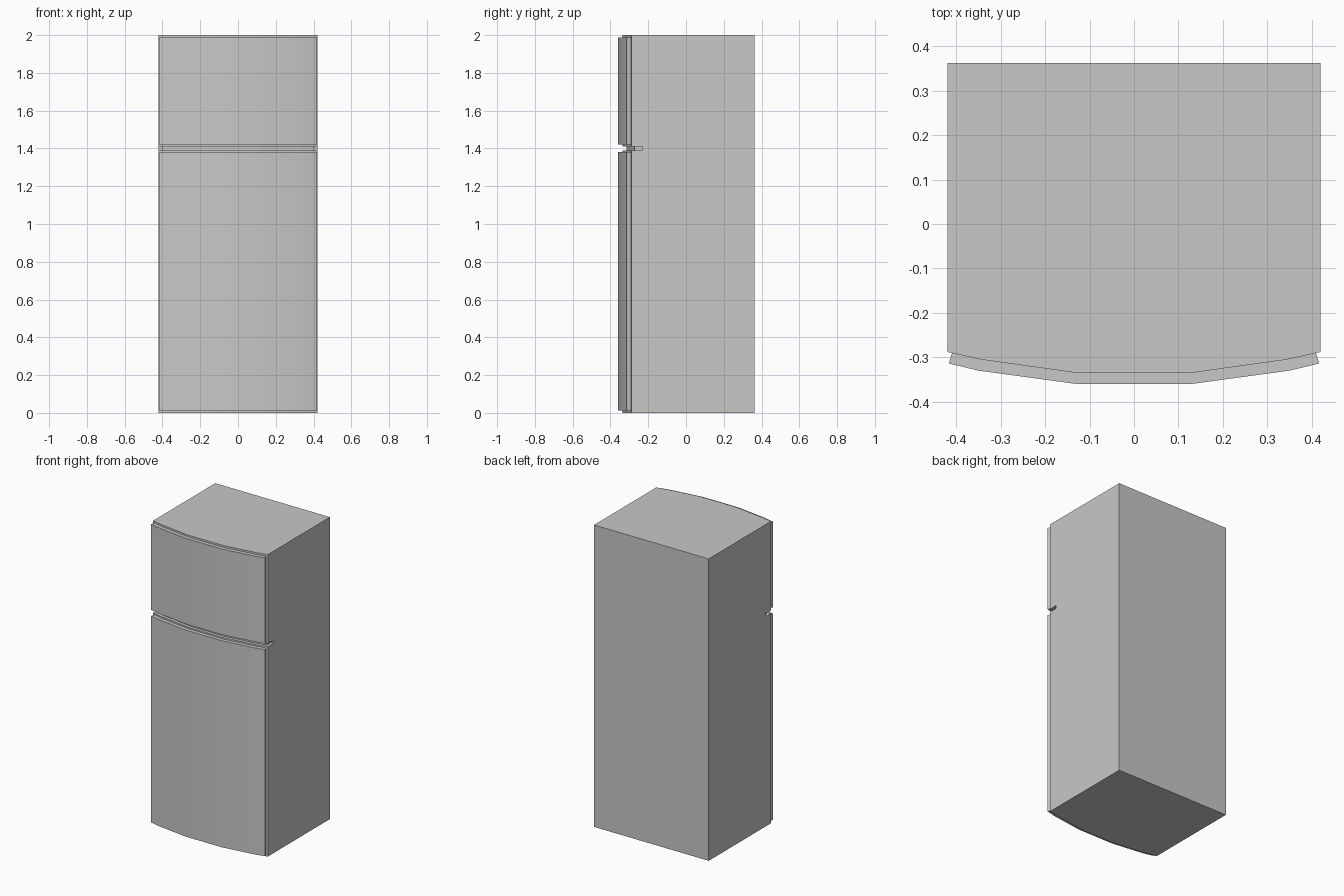
import bpy, bmesh, math

if "Cube" in bpy.data.objects:
    bpy.data.objects.remove(bpy.data.objects["Cube"])

mat = bpy.data.materials.new("light grey")
mat.diffuse_color = (0.58, 0.58, 0.565, 1)
mat.use_nodes = True
mat.node_tree.nodes["Principled BSDF"].inputs["Base Color"].default_value = mat.diffuse_color


def mirrored(half):
    """Right-hand half profile (back to front) -> closed symmetric loop."""
    return half + [(-x, y) for x, y in reversed(half)]


def loft(name, rings):
    """Closed solid through (profile, z) rings."""
    bm = bmesh.new()
    loops = [[bm.verts.new((x, y, z)) for x, y in prof] for prof, z in rings]
    n = len(loops[0])
    for a, b in zip(loops, loops[1:]):
        for i in range(n):
            j = (i + 1) % n
            bm.faces.new((a[i], a[j], b[j], b[i]))
    bm.faces.new(loops[0])
    bm.faces.new(loops[-1])
    bmesh.ops.remove_doubles(bm, verts=bm.verts, dist=1e-5)
    bmesh.ops.recalc_face_normals(bm, faces=bm.faces)
    me = bpy.data.meshes.new(name)
    bm.to_mesh(me)
    bm.free()
    me.materials.append(mat)
    ob = bpy.data.objects.new(name, me)
    bpy.context.collection.objects.link(ob)
    return ob


# Cabinet with a bowed front and a recessed slot between the doors
outer = mirrored([(0.42, 0.362), (0.42, -0.23), (0.42, -0.25),
                  (0.42, -0.288), (0.345, -0.305), (0.13, -0.335)])
inner = mirrored([(0.42, 0.362), (0.42, -0.23), (0.40, -0.23),
                  (0.40, -0.272), (0.335, -0.286), (0.127, -0.315)])
loft("cabinet", [(outer, 0), (outer, 1.39), (inner, 1.39),
                 (inner, 1.41), (outer, 1.41), (outer, 2.0)])

# Curved doors
door = mirrored([(0.13, -0.333), (0.345, -0.303), (0.409, -0.289),
                 (0.417, -0.314), (0.35, -0.330), (0.13, -0.36)])
for name, z0, z1 in (("fridge_door", 0.012, 1.38), ("freezer_door", 1.42, 1.988)):
    ob = loft(name, [(door, z0), (door, z1)])
    bpy.ops.object.select_all(action='DESELECT')
    ob.select_set(True)
    bpy.context.view_layer.objects.active = ob
    bpy.ops.object.shade_smooth_by_angle(angle=math.radians(30))
